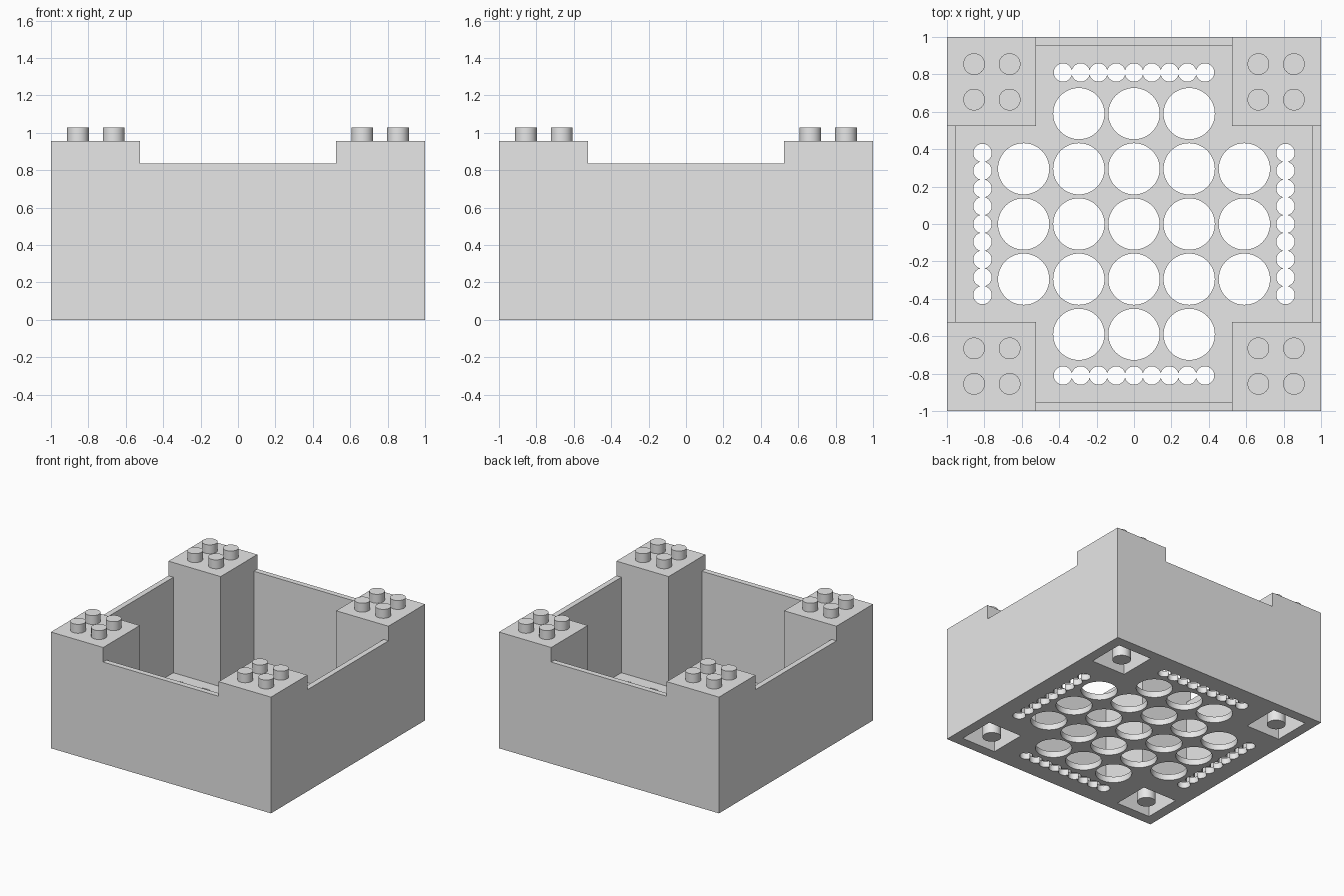
import bpy, bmesh
from mathutils import Matrix

if "Cube" in bpy.data.objects:
    bpy.data.objects.remove(bpy.data.objects["Cube"])

grey = bpy.data.materials.new("light grey plastic")
grey.use_nodes = True
grey.diffuse_color = (0.8, 0.8, 0.8, 1)
grey.node_tree.nodes["Principled BSDF"].inputs["Base Color"].default_value = grey.diffuse_color

POST, WALL, FLOOR = 0.525, 0.955, 0.05   # inner post face, inner wall face, floor top
RIM, TOP = 0.835, 0.955                  # wall height, post height
MID = 0.76                               # post centre
CORNERS = [(sx * MID, sy * MID) for sx in (-1, 1) for sy in (-1, 1)]


def finish(name, bm):
    bmesh.ops.recalc_face_normals(bm, faces=bm.faces)
    mesh = bpy.data.meshes.new(name)
    bm.to_mesh(mesh)
    bm.free()
    mesh.materials.append(grey)
    obj = bpy.data.objects.new(name, mesh)
    bpy.context.collection.objects.link(obj)
    return obj


def add_box(bm, x, y, half, z0, z1):
    m = Matrix.Translation((x, y, (z0 + z1) / 2)) @ Matrix.Diagonal((2 * half, 2 * half, z1 - z0, 1))
    bmesh.ops.create_cube(bm, size=1, matrix=m)


def add_cylinder(bm, x, y, r, z0, z1, sides=32):
    bmesh.ops.create_cone(bm, cap_ends=True, segments=sides, radius1=r, radius2=r, depth=z1 - z0,
                          matrix=Matrix.Translation((x, y, (z0 + z1) / 2)))


def cross_prism(name, a, w, z0, z1):
    """Plus-shaped prism with arm length a and arm half width w."""
    bm = bmesh.new()
    quarter = [(a, -w), (a, w), (w, w)]
    outline = []
    for _ in range(4):
        outline += quarter
        quarter = [(-y, x) for x, y in quarter]
    face = bm.faces.new([bm.verts.new((x, y, z0)) for x, y in outline])
    new = bmesh.ops.extrude_face_region(bm, geom=[face])["geom"]
    bmesh.ops.translate(bm, vec=(0, 0, z1 - z0),
                        verts=[v for v in new if isinstance(v, bmesh.types.BMVert)])
    return finish(name, bm)


def activate(obj):
    bpy.ops.object.select_all(action='DESELECT')
    obj.select_set(True)
    bpy.context.view_layer.objects.active = obj


def cut(obj, cutter):
    cutter.hide_render = True
    mod = obj.modifiers.new("cut", 'BOOLEAN')
    mod.operation, mod.solver, mod.object = 'DIFFERENCE', 'EXACT', cutter
    mod.use_self = True
    activate(obj)
    bpy.ops.object.modifier_apply(modifier=mod.name)
    bpy.data.objects.remove(cutter)


# Body: solid block, hollowed between the corner posts, walls lowered
bm = bmesh.new()
add_box(bm, 0, 0, 1, 0, TOP)
body = finish("basket_body", bm)
cut(body, cross_prism("hollow_cutter", WALL, POST, FLOOR, 1.2))
cut(body, cross_prism("rim_cutter", 1.1, POST, RIM, 1.2))

# Sockets under the posts
bm = bmesh.new()
for x, y in CORNERS:
    add_box(bm, x, y, 0.155, -0.1, TOP - 0.08)
cut(body, finish("socket_cutter", bm))

# Large drain holes in a grid without its corners
bm = bmesh.new()
for i in range(-2, 3):
    for j in range(-2, 3):
        if abs(i * j) < 4:
            add_cylinder(bm, i * 0.295, j * 0.295, 0.137, -0.1, 0.2, 48)
cut(body, finish("drain_cutter", bm))

# Rows of small holes along each wall, every other one per cut
for start in (0, 1):
    bm = bmesh.new()
    for k in range(start, 9, 2):
        t = (k - 4) * 0.095
        for s in (-0.81, 0.81):
            add_cylinder(bm, t, s, 0.049, -0.1, 0.2, 24)
            add_cylinder(bm, s, t, 0.049, -0.1, 0.2, 24)
    cut(body, finish("slot_cutter", bm))

# Studs on top of the posts
bm = bmesh.new()
for x, y in CORNERS:
    for dx in (-0.095, 0.095):
        for dy in (-0.095, 0.095):
            add_cylinder(bm, x + dx, y + dy, 0.058, TOP - 0.01, 1.028)
studs = finish("post_studs", bm)

# Round pins inside the sockets
bm = bmesh.new()
for x, y in CORNERS:
    add_cylinder(bm, x, y, 0.07, 0, TOP - 0.07)
pins = finish("socket_pins", bm)

for obj in (body, studs, pins):
    activate(obj)
    bpy.ops.object.shade_smooth_by_angle()
